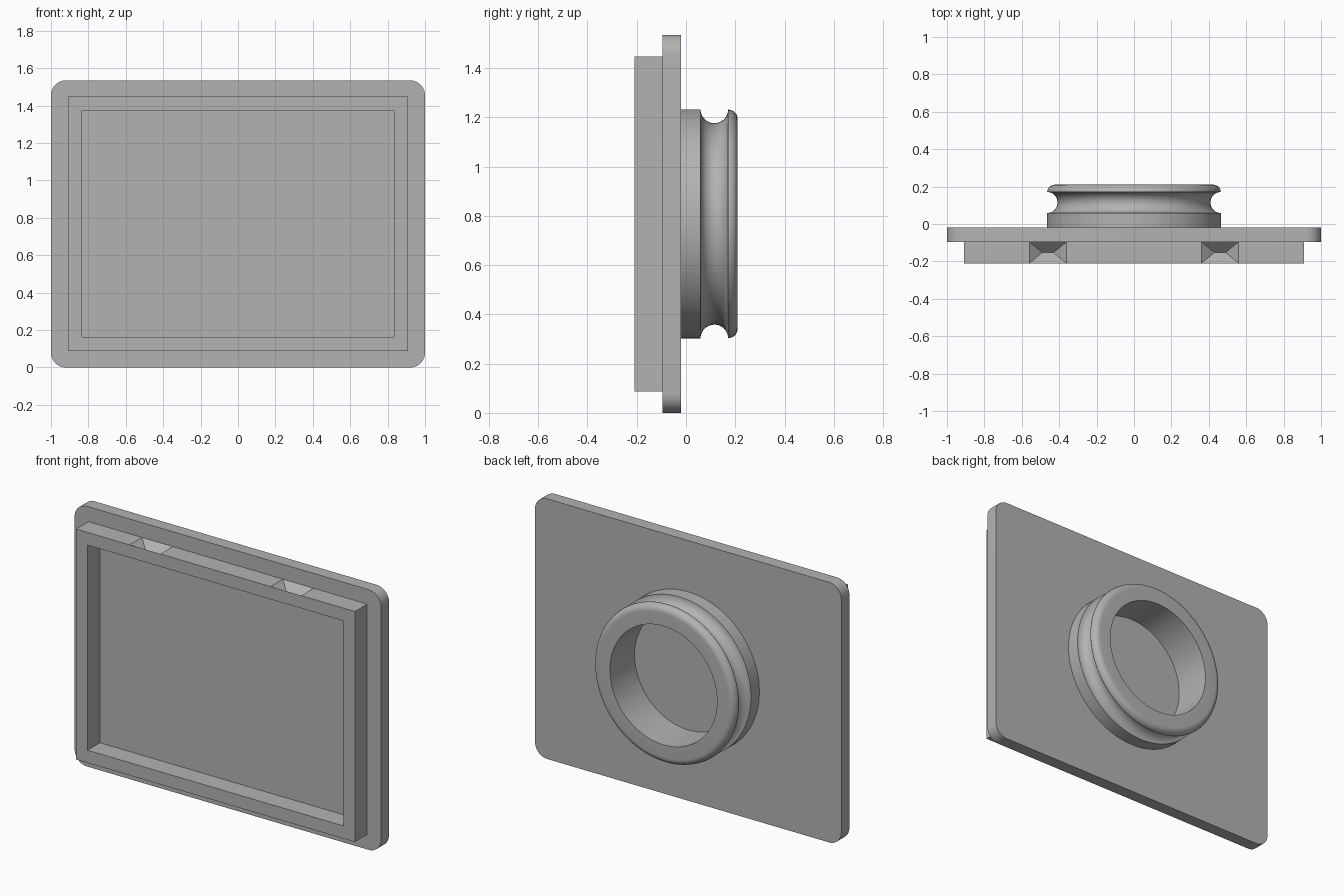
import bpy, bmesh, math
from mathutils import Vector

cube = bpy.data.objects.get("Cube")
if cube:
    bpy.data.objects.remove(cube, do_unlink=True)

grey = bpy.data.materials.new("plain grey")
grey.use_nodes = True
colour = (0.45, 0.45, 0.45, 1)
grey.diffuse_color = colour
grey.node_tree.nodes["Principled BSDF"].inputs["Base Color"].default_value = colour

HEIGHT = 1.535
MID = HEIGHT / 2
FRONT, SEAM, BACK = -0.21, -0.095, -0.02


def make(name, bm):
    bmesh.ops.recalc_face_normals(bm, faces=bm.faces)
    mesh = bpy.data.meshes.new(name)
    bm.to_mesh(mesh)
    bm.free()
    mesh.materials.append(grey)
    obj = bpy.data.objects.new(name, mesh)
    bpy.context.collection.objects.link(obj)
    return obj


def smooth(obj):
    bpy.ops.object.select_all(action='DESELECT')
    obj.select_set(True)
    bpy.context.view_layer.objects.active = obj
    bpy.ops.object.shade_smooth_by_angle(angle=math.radians(30))


def arc(cx, cy, radius, start, end, steps):
    angles = [math.radians(start + (end - start) * i / steps) for i in range(steps + 1)]
    return [(cx + radius * math.cos(a), cy + radius * math.sin(a)) for a in angles]


# Back plate: rounded rectangle extruded in depth
bm = bmesh.new()
r = 0.08
outline = []
for sx, sz, a in ((1, 1, 0), (-1, 1, 90), (-1, -1, 180), (1, -1, 270)):
    outline += arc(sx * (1 - r), MID + sz * (MID - r), r, a, a + 90, 10)
face = bm.faces.new([bm.verts.new((x, SEAM, z)) for x, z in outline])
side = bmesh.ops.extrude_face_region(bm, geom=[face], use_keep_orig=True)
bmesh.ops.translate(bm, vec=(0, BACK - SEAM, 0),
                    verts=[v for v in side["geom"] if isinstance(v, bmesh.types.BMVert)])
smooth(make("back_plate", bm))

# Raised rectangular frame on the front
bm = bmesh.new()
loops = []
for hx, hz, y in ((0.91, 0.68, SEAM), (0.91, 0.68, FRONT),
                  (0.835, 0.605, FRONT), (0.835, 0.605, SEAM)):
    loops.append([bm.verts.new((sx * hx, y, MID + sz * hz))
                  for sx, sz in ((1, 1), (-1, 1), (-1, -1), (1, -1))])
for k in range(4):
    a, b = loops[k], loops[(k + 1) % 4]
    for i in range(4):
        j = (i + 1) % 4
        bm.faces.new((a[i], a[j], b[j], b[i]))
frame = make("front_frame", bm)

# Hip-shaped pits in the frame's top and bottom edges
bm = bmesh.new()
depth, over = 0.06, 0.02
grow = 1 + over / depth
y_mid, y_half = (FRONT + SEAM) / 2, (SEAM - FRONT) / 2
for cx in (-0.46, 0.46):
    for s in (1, -1):
        points = [(cx + sx * (0.03 + 0.07 * grow), y_mid + sy * y_half * grow,
                   MID + s * (0.68 + over)) for sx in (1, -1) for sy in (1, -1)]
        points += [(cx + sx * 0.03, y_mid, MID + s * (0.68 - depth)) for sx in (1, -1)]
        bmesh.ops.convex_hull(bm, input=[bm.verts.new(p) for p in points])
cutter = make("pit_cutter", bm)
cutter.hide_render = True
cut = frame.modifiers.new("pits", 'BOOLEAN')
cut.operation = 'DIFFERENCE'
cut.solver = 'EXACT'
cut.object = cutter
bpy.context.view_layer.objects.active = frame
bpy.ops.object.modifier_apply(modifier=cut.name)
bpy.data.objects.remove(cutter, do_unlink=True)

# Grooved collar on the back: profile of (radius, depth) turned about the y axis
profile = [(0.35, BACK), (0.465, BACK)]
profile += arc(0.465, 0.115, 0.056, 270, 90, 16)
profile += arc(0.425, 0.171, 0.039, 0, 90, 8)
profile += [(0.35, 0.21)]
bm = bmesh.new()
verts = [bm.verts.new((x, y, MID)) for x, y in profile]
edges = [bm.edges.new((verts[i - 1], verts[i])) for i in range(len(verts))]
bmesh.ops.spin(bm, geom=verts + edges, cent=Vector((0, 0, MID)), axis=(0, 1, 0),
               angle=math.tau, steps=96, use_merge=True)
bmesh.ops.remove_doubles(bm, verts=bm.verts, dist=0.0005)
smooth(make("grooved_collar", bm))
